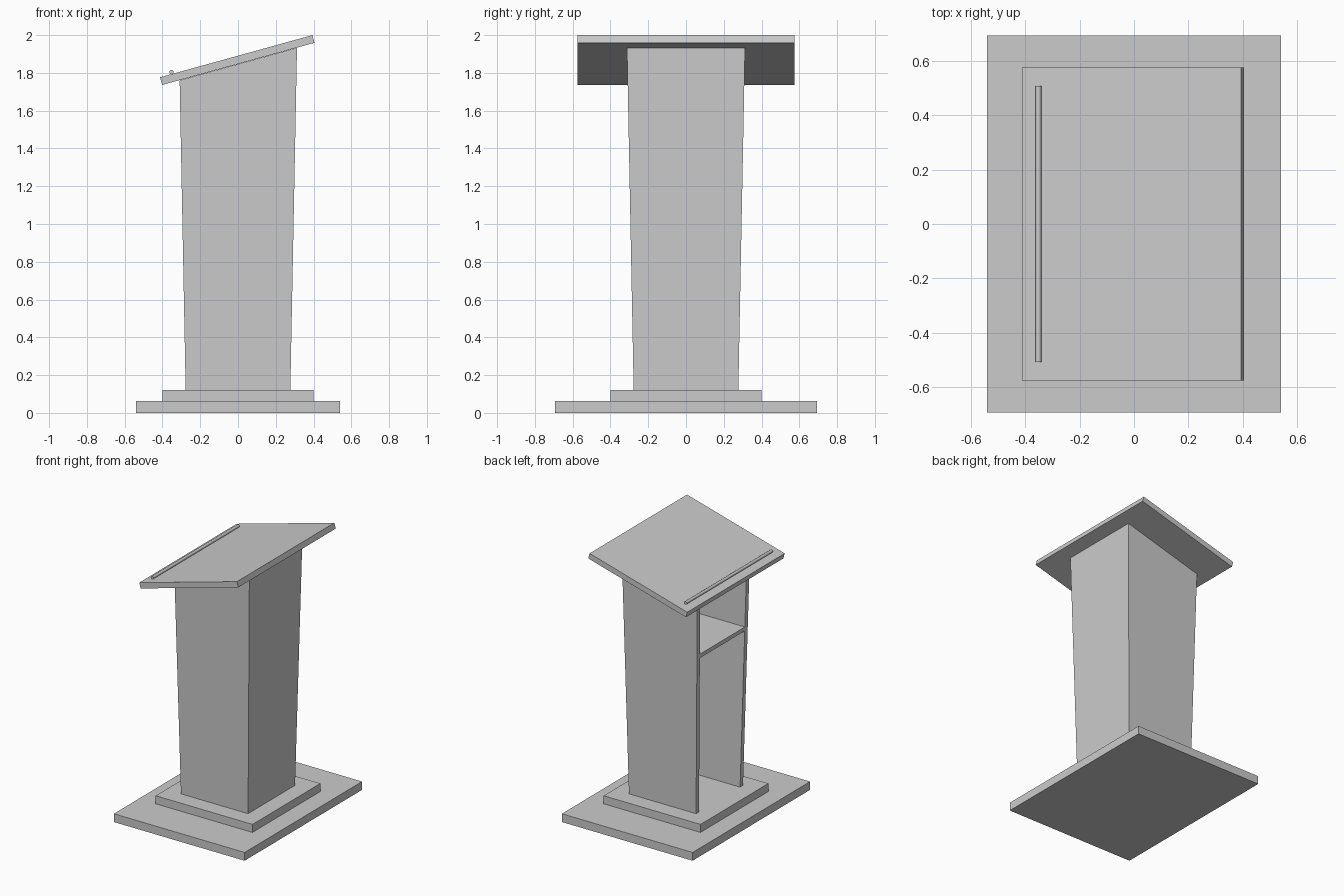
import bpy, bmesh, math

if "Cube" in bpy.data.objects:
    bpy.data.objects.remove(bpy.data.objects["Cube"])

SLOPE = math.atan2(0.223, 0.806)      # tilt of the reading surface


def box(name, size, loc, tilt=0.0):
    bpy.ops.mesh.primitive_cube_add(size=1, location=loc, rotation=(0, -tilt, 0))
    ob = bpy.context.object
    ob.name = name
    ob.scale = size
    bpy.ops.object.transform_apply(location=False, rotation=True, scale=True)
    return ob


def half(z):
    """Outer half width of the flared column at height z."""
    return 0.277 + 0.0195 * (z - 0.12)


def underside(x):
    """Height of the desk's lower face above x."""
    return 1.735 + math.tan(SLOPE) * (x + 0.402)


def prism(name, lower, upper):
    bm = bmesh.new()
    a = [bm.verts.new(p) for p in lower]
    b = [bm.verts.new(p) for p in upper]
    n = len(a)
    bm.faces.new(a[::-1])
    bm.faces.new(b)
    for i in range(n):
        j = (i + 1) % n
        bm.faces.new((a[i], a[j], b[j], b[i]))
    bmesh.ops.recalc_face_normals(bm, faces=bm.faces)
    me = bpy.data.meshes.new(name)
    bm.to_mesh(me)
    bm.free()
    ob = bpy.data.objects.new(name, me)
    bpy.context.collection.objects.link(ob)
    return ob


# Stepped base
box("base_plate", (1.08, 1.386, 0.062), (0, 0, 0.031))
box("base_step", (0.80, 0.80, 0.06), (0, 0, 0.092))

# Hollow flared column, open towards -x
T = 0.035
# (sign of x, sign of y, inset in x, inset in y)
U = [(-1, -1, 0, 0), (1, -1, 0, 0), (1, 1, 0, 0), (-1, 1, 0, 0),
     (-1, 1, 0, T), (1, 1, T, T), (1, -1, T, T), (-1, -1, 0, T)]


def column_point(sx, sy, ix, iy, top):
    z = 0.12
    if top:
        for _ in range(8):            # settle onto the sloped underside
            z = underside(sx * (half(z) - ix))
    h = half(z)
    return (sx * (h - ix), sy * (h - iy), z)


prism("column", [column_point(*u, False) for u in U],
      [column_point(*u, True) for u in U])


# Inner shelf
def shelf_ring(z):
    h = half(z)
    return [(-h, -h + T, z), (h - T, -h + T, z), (h - T, h - T, z), (-h, h - T, z)]


prism("shelf", shelf_ring(1.285), shelf_ring(1.315))

# Slanted desk top and its round paper stop
box("desk_top", (0.837, 1.15, 0.042), (-0.004, 0, 1.868), SLOPE)
bpy.ops.mesh.primitive_cylinder_add(vertices=16, radius=0.011, depth=1.015,
                                    location=(-0.352, 0, 1.804),
                                    rotation=(math.pi / 2, 0, 0))
bpy.context.object.name = "paper_stop"
bpy.ops.object.shade_smooth_by_angle()
